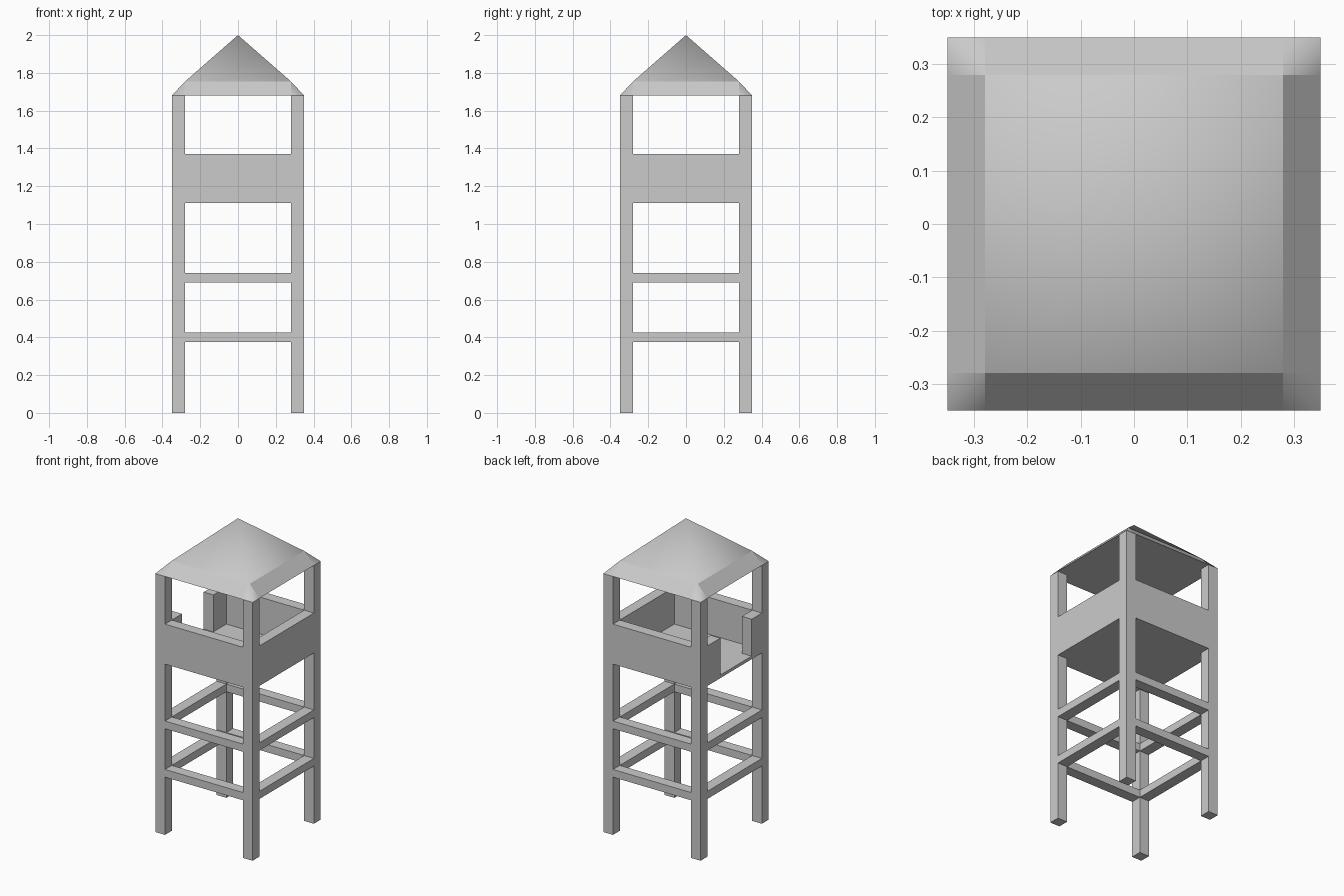
import bpy, bmesh
from math import pi
from mathutils import Matrix

cube = bpy.data.objects.get("Cube")
if cube:
    bpy.data.objects.remove(cube, do_unlink=True)

OUT, IN = 0.35, 0.28            # outer and inner half widths
EAVE, HIP, PEAK = 1.68, 1.755, 2.0
WALL_LOW, WALL_TOP, FLOOR_TOP = 1.11, 1.37, 1.13

grey = bpy.data.materials.new("plain_grey")
grey.use_nodes = True
grey.diffuse_color = (0.6, 0.6, 0.6, 1)
grey.node_tree.nodes["Principled BSDF"].inputs["Base Color"].default_value = grey.diffuse_color


def finish(bm, name):
    mesh = bpy.data.meshes.new(name)
    bm.to_mesh(mesh)
    bm.free()
    mesh.materials.append(grey)
    obj = bpy.data.objects.new(name, mesh)
    bpy.context.collection.objects.link(obj)
    return obj


def box(name, x, y, z, turn=0):
    """Box from (low, high) ranges, turned about the tower axis."""
    bm = bmesh.new()
    bmesh.ops.create_cube(bm, size=1)
    for v in bm.verts:
        v.co = [r[0] if c < 0 else r[1] for c, r in zip(v.co, (x, y, z))]
    bmesh.ops.rotate(bm, verts=bm.verts, matrix=Matrix.Rotation(turn, 3, 'Z'))
    return finish(bm, name)


# Corner posts and the two rings of cross rails
sides = ("front", "right", "back", "left")
for i, side in enumerate(sides):
    turn = i * pi / 2
    box(side + "_corner_post", (IN, OUT), (-OUT, -IN), (0, EAVE), turn)
    box(side + "_lower_rail", (-IN, IN), (-OUT, -IN), (0.375, 0.425), turn)
    box(side + "_upper_rail", (-IN, IN), (-OUT, -IN), (0.69, 0.74), turn)
    # Parapet walls, leaving a doorway on the last side
    if side != "left":
        box(side + "_parapet", (-IN, IN), (-OUT, -IN), (WALL_LOW, WALL_TOP), turn)

box("doorway_wall_back", (-OUT, -IN), (0.147, IN), (WALL_LOW, WALL_TOP))
box("doorway_wall_front", (-OUT, -IN), (-IN, -0.175), (WALL_LOW, WALL_TOP))

# Lookout floor, with its sill reaching out through the doorway
box("lookout_floor", (-IN, IN), (-IN, IN), (WALL_LOW, FLOOR_TOP))
box("doorway_sill", (-OUT, -IN), (-0.175, 0.147), (WALL_LOW, FLOOR_TOP))

# Roof: smooth pyramid over a flared eave with softened corners
bm = bmesh.new()
peak = bm.verts.new((0, 0, PEAK))
rings = []
for i in range(4):
    m = Matrix.Rotation(i * pi / 2, 3, 'Z')
    points = ((IN, -IN, HIP), (IN, -OUT, EAVE), (OUT, -OUT, EAVE), (OUT, -IN, EAVE))
    rings.append([bm.verts.new(m @ Matrix.Translation(p).to_translation()) for p in points])
for i in range(4):
    top, before, corner, after = rings[i]
    next_top, next_before = rings[(i + 1) % 4][:2]
    bm.faces.new((peak, top, next_top)).smooth = True
    bm.faces.new((top, after, next_before, next_top))
    bm.faces.new((top, before, corner)).smooth = True
    bm.faces.new((top, corner, after)).smooth = True
bm.faces.new([v for ring in reversed(rings) for v in reversed(ring[1:])])
for e in bm.edges:
    if any(not f.smooth for f in e.link_faces):
        e.smooth = False
finish(bm, "roof")
